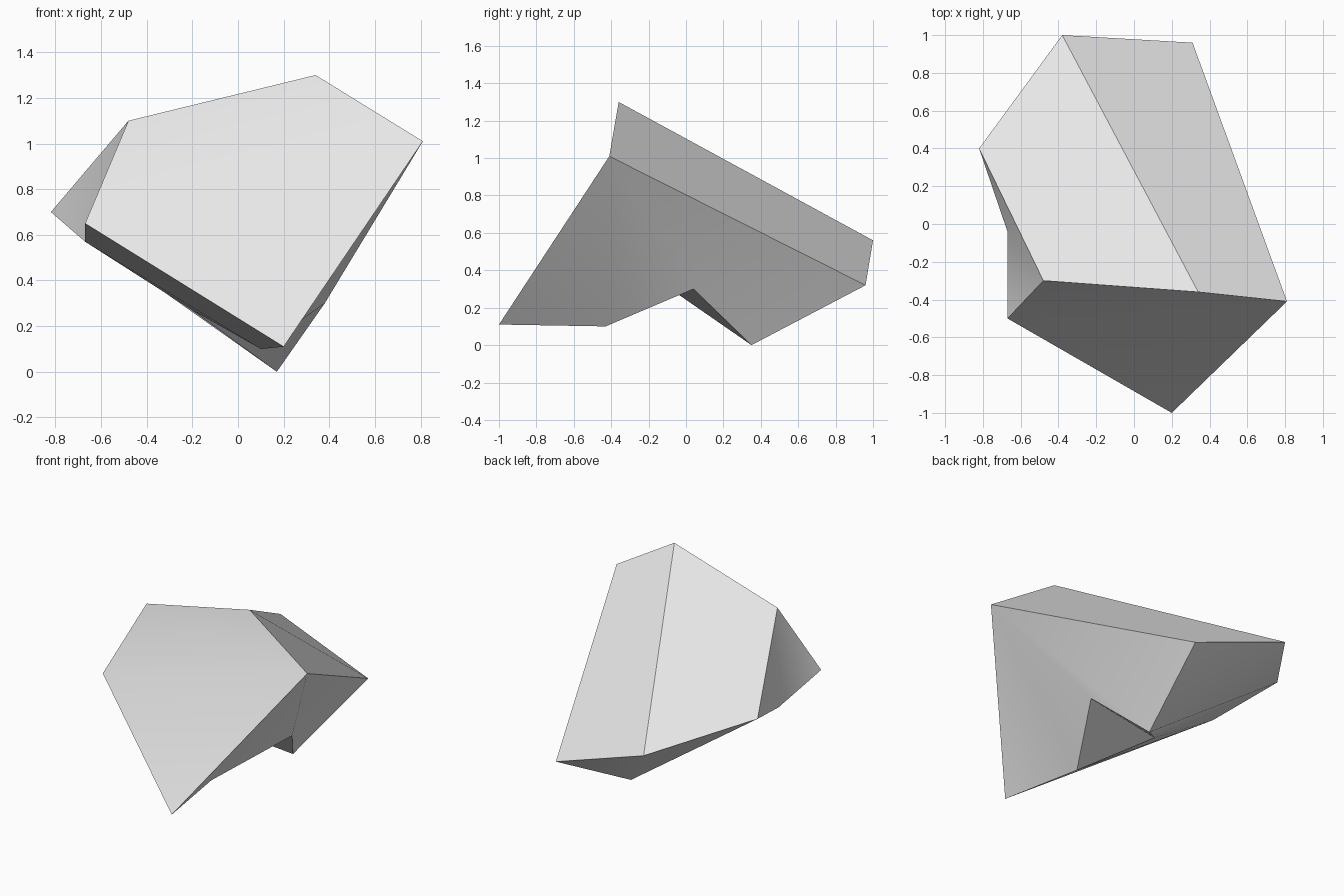
import bpy, bmesh, math

default_cube = bpy.data.objects.get("Cube")
if default_cube:
    bpy.data.objects.remove(default_cube, do_unlink=True)


def make_material(name, colour):
    mat = bpy.data.materials.new(name)
    mat.use_nodes = True
    mat.diffuse_color = colour
    mat.node_tree.nodes["Principled BSDF"].inputs["Base Color"].default_value = colour
    return mat


# Corners of the boulder
corners = {
    "top_right": (-0.48, -0.30, 1.10),
    "peak": (0.34, -0.36, 1.30),
    "shoulder": (0.81, -0.41, 1.01),
    "toe": (0.20, -1.00, 0.11),
    "front_right": (-0.67, -0.50, 0.65),
    "side_right": (-0.82, 0.40, 0.70),
    "under_right": (-0.67, -0.04, 0.57),
    "back_foot": (0.17, 0.35, 0.00),
    "front_foot": (0.10, -0.43, 0.10),
    "notch_left": (0.38, 0.04, 0.30),
    "notch_right": (-0.20, -0.04, 0.27),
    "back_ridge": (-0.38, 1.00, 0.56),
    "back_left": (0.31, 0.96, 0.32),
}

# Facets, each written as a loop of corners
facets = [
    # Sloping top and its left slope
    "top_right peak back_ridge side_right",
    "peak shoulder back_left back_ridge",
    # Broad front
    "top_right peak shoulder front_right",
    "front_right shoulder toe",
    # Right flank
    "top_right front_right under_right",
    "top_right under_right side_right",
    # Left flank
    "shoulder toe front_foot",
    "shoulder front_foot notch_left",
    "shoulder notch_left back_foot back_left",
    # Back
    "back_ridge back_left back_foot",
    "back_ridge back_foot side_right",
    # Underside and notch
    "toe front_right under_right front_foot",
    "front_foot under_right notch_right",
    "front_foot notch_right notch_left",
    "notch_left notch_right back_foot",
    "side_right under_right notch_right",
    "side_right notch_right back_foot",
]

bm = bmesh.new()
verts = {name: bm.verts.new(co) for name, co in corners.items()}
for facet in facets:
    bm.faces.new([verts[name] for name in facet.split()])
bmesh.ops.recalc_face_normals(bm, faces=bm.faces[:])

mesh = bpy.data.meshes.new("boulder")
bm.to_mesh(mesh)
bm.free()
mesh.materials.append(make_material("light grey stone", (0.8, 0.8, 0.8, 1)))

boulder = bpy.data.objects.new("boulder", mesh)
bpy.context.collection.objects.link(boulder)
bpy.ops.object.select_all(action="DESELECT")
boulder.select_set(True)
bpy.context.view_layer.objects.active = boulder
bpy.ops.object.shade_smooth_by_angle(angle=math.radians(30))
